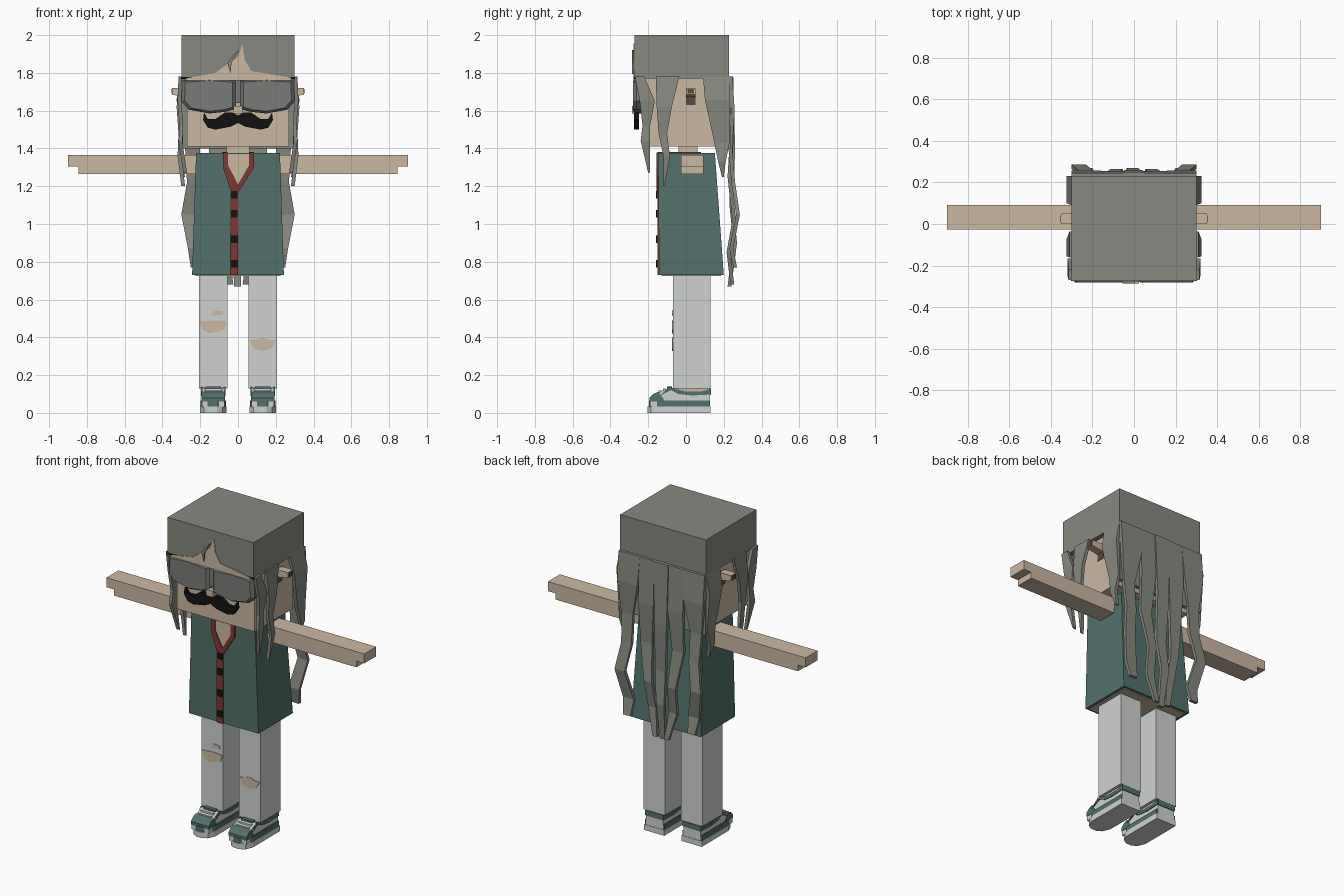
import bpy, bmesh
from mathutils import Vector

cube = bpy.data.objects.get("Cube")
if cube:
    bpy.data.objects.remove(cube, do_unlink=True)


def material(name, r, g, b):
    m = bpy.data.materials.new(name)
    m.use_nodes = True
    m.diffuse_color = (r, g, b, 1)
    node = next(n for n in m.node_tree.nodes if n.type == 'BSDF_PRINCIPLED')
    node.inputs["Base Color"].default_value = (r, g, b, 1)
    node.inputs["Roughness"].default_value = .8
    return m


HAIR = material("grey hair", .24, .25, .215)
LENS = material("grey lens", .19, .2, .19)
SKIN = material("skin", .6, .48, .365)
GREEN = material("dark green", .085, .165, .147)
RED = material("dark red", .2, .04, .033)
PALE = material("pale cloth", .63, .65, .65)
BLACK = material("black", .006, .006, .006)
BROWN = material("ear brown", .1, .07, .05)


def finish(name, bm, mat):
    bmesh.ops.recalc_face_normals(bm, faces=bm.faces)
    mesh = bpy.data.meshes.new(name)
    bm.to_mesh(mesh)
    bm.free()
    mesh.materials.append(mat)
    ob = bpy.data.objects.new(name, mesh)
    bpy.context.collection.objects.link(ob)
    return ob


def loft(name, rings, mat):
    """Skin a closed solid through rings that have equal point counts."""
    bm = bmesh.new()
    loops = [[bm.verts.new(p) for p in ring] for ring in rings]
    for low, high in zip(loops, loops[1:]):
        for i in range(len(low)):
            j = (i + 1) % len(low)
            bm.faces.new((low[i], low[j], high[j], high[i]))
    bm.faces.new(loops[0])
    bm.faces.new(loops[-1])
    return finish(name, bm, mat)


def prism(name, axis, pts, lo, hi, mat):
    """Extrude a flat outline along one axis."""
    place = {'x': lambda p, t: (t, p[0], p[1]),
             'y': lambda p, t: (p[0], t, p[1]),
             'z': lambda p, t: (p[0], p[1], t)}[axis]
    return loft(name, [[place(p, t) for p in pts] for t in (lo, hi)], mat)


def box(name, x, y, z, mat):
    outline = [(x[0], y[0]), (x[1], y[0]), (x[1], y[1]), (x[0], y[1])]
    return prism(name, 'z', outline, z[0], z[1], mat)


def strand(name, axis, rows, mat, sign=1, thick=.02):
    """Ribbon of hair; each row is start, end, offset, height."""
    rings = []
    for a, b, c, z in rows:
        d = c + thick
        if axis == 'x':
            ring = [(sign * a, c, z), (sign * b, c, z), (sign * b, d, z), (sign * a, d, z)]
        else:
            ring = [(sign * c, a, z), (sign * c, b, z), (sign * d, b, z), (sign * d, a, z)]
        rings.append(ring)
    return loft(name, rings, mat)


def mirrored(half):
    return half + [(-x, z) for x, z in reversed(half) if x > 0]


# Head, neck and face
box("head", (-.27, .27), (-.22, .16), (1.41, 1.8), SKIN)
box("neck", (-.06, .06), (-.04, .06), (1.34, 1.42), SKIN)
box("nose", (-.024, .024), (-.285, -.21), (1.585, 1.625), SKIN)
moustache = [(0, 1.575), (.03, 1.59), (.07, 1.59), (.12, 1.555), (.16, 1.555),
             (.18, 1.59), (.185, 1.55), (.16, 1.51), (.12, 1.5), (.04, 1.515), (0, 1.535)]
prism("moustache", 'y', mirrored(moustache), -.275, -.25, BLACK)

# Hair cap with the forehead showing under a parted fringe
box("hair_cap", (-.3, .3), (-.273, .228), (1.77, 2), HAIR)
prism("forehead", 'y', [(-.28, 1.76), (-.27, 1.772), (-.12, 1.8), (-.05, 1.85), (0, 1.885),
                        (.024, 1.955), (.035, 1.87), (.07, 1.81), (.28, 1.775), (.28, 1.76)],
      -.277, -.269, SKIN)
prism("fringe_lock", 'y', [(-.04, 1.795), (-.055, 1.85), (-.03, 1.89), (.005, 1.92),
                           (-.02, 1.88), (-.035, 1.85)], -.286, -.27, HAIR)

# Goggles: two domed lenses and a bridge
lens = [(.01, 1.61), (.01, 1.76), (.15, 1.77), (.295, 1.76), (.3, 1.65),
        (.26, 1.605), (.15, 1.585), (.06, 1.595)]
centre = Vector((.16, 1.685))
for side, s in (("left", 1), ("right", -1)):
    rings = []
    for y, k in ((-.215, 1), (-.262, 1), (-.28, .88)):
        scaled = [centre + (Vector(p) - centre) * k for p in lens]
        rings.append([(s * p.x, y, p.y) for p in scaled])
    loft(side + "_lens", rings, LENS)
    box(side + "_goggle_hinge", sorted((s * .2, s * .303)), (-.275, -.24), (1.768, 1.778), BLACK)
box("goggle_bridge", (-.02, .02), (-.265, -.21), (1.64, 1.765), LENS)

# Ears and hair hanging on both sides
front_strand = [(-.27, -.22, .295, 1.78), (-.245, -.165, .3, 1.65), (-.23, -.19, .29, 1.52),
                (-.24, -.19, .295, 1.44), (-.2, -.192, .27, 1.27)]
cheek_strand = [(-.16, -.035, .29, 1.78), (-.155, -.075, .305, 1.62), (-.145, -.1, .295, 1.48),
                (-.12, -.085, .3, 1.36), (-.12, -.114, .28, 1.2)]
rear_strand = [(.09, .23, .28, 1.78), (.1, .23, .305, 1.66), (.15, .23, .29, 1.43),
               (.17, .21, .3, 1.33), (.19, .2, .28, 1.25)]
outer_lock = [(.15, .3, .225, 1.78), (.16, .3, .238, 1.6), (.2, .28, .225, 1.4),
              (.2, .27, .24, 1.22), (.23, .3, .265, 1.05), (.19, .265, .23, .87),
              (.2, .25, .25, .77)]
middle_lock = [(.05, .16, .225, 1.78), (.05, .155, .235, 1.5), (.07, .15, .22, 1.25),
               (.055, .11, .245, 1.02), (.045, .1, .215, .85), (.025, .055, .235, .68)]
for side, s in (("left", 1), ("right", -1)):
    prism(side + "_ear", 'y', [(s * .26, 1.67), (s * .35, 1.685), (s * .35, 1.72), (s * .26, 1.72)],
          0, .05, SKIN)
    box(side + "_ear_hole", sorted((s * .265, s * .274)), (0, .05), (1.63, 1.72), BROWN)
    box(side + "_ear_inner", sorted((s * .35, s * .353)), (.008, .042), (1.69, 1.715), BROWN)
    for name, rows in (("front", front_strand), ("cheek", cheek_strand), ("rear", rear_strand)):
        strand(side + "_" + name + "_strand", 'y', rows, HAIR, s)
    for name, rows in (("outer", outer_lock), ("middle", middle_lock)):
        strand(side + "_" + name + "_back_lock", 'x', rows, HAIR, s)
strand("centre_back_lock", 'x', [(-.05, .05, .23, 1.78), (-.045, .04, .24, 1.4),
                                 (-.03, .04, .23, 1.1), (-.035, .02, .25, .9),
                                 (-.02, .015, .22, .67)], HAIR)
box("back_hair_sheet", (-.3, .3), (.21, .235), (1.4, 1.78), HAIR)

# Vest, neckline and buttons
loft("vest", [[(-w, f, z), (w, f, z), (w, b, z), (-w, b, z)]
              for w, f, b, z in ((.243, -.142, .2, .73), (.222, -.148, .153, 1.375))], GREEN)
box("vest_underside", (-.225, .225), (-.13, .185), (.725, .732), SKIN)
prism("neckline_skin", 'y', [(-.055, 1.37), (.06, 1.37), (.06, 1.31), (0, 1.2), (-.055, 1.31)],
      -.151, -.143, SKIN)
prism("neckline_trim", 'y', [(-.08, 1.378), (-.052, 1.378), (-.052, 1.31), (0, 1.21), (.058, 1.31),
                             (.058, 1.378), (.086, 1.378), (.086, 1.3), (0, 1.165), (-.04, 1.18),
                             (-.08, 1.3)], -.156, -.14, RED)
box("button_band", (-.042, 0), (-.152, -.138), (.73, 1.19), RED)
for i, z in enumerate((.79, .92, 1.055, 1.155)):
    box("button_%d" % (i + 1), (-.036, -.003), (-.158, -.15), (z - .02, z + .02), BLACK)
for s in (1, -1):
    box("collar_side", sorted((s * .058, s * .085)), (-.148, .075), (1.37, 1.382), RED)
box("collar_back", (-.085, .085), (.06, .08), (1.37, 1.382), RED)

# Arms, legs and shoes
footprint = [(-.07, .13), (-.07, -.14), (-.05, -.185), (-.02, -.203),
             (.02, -.203), (.05, -.185), (.07, -.14), (.07, .13)]
upper = [(-.19, .03), (-.19, .075), (-.165, .1), (-.09, .133), (-.06, .125),
         (0, .105), (.08, .105), (.127, .12), (.127, .03)]
collar = [(-.14, .09), (-.09, .137), (-.065, .13), (0, .113), (.08, .113),
          (.131, .127), (.131, .097), (.03, .092), (-.04, .1), (-.08, .12)]
for side, s in (("left", 1), ("right", -1)):
    box(side + "_arm", sorted((s * .2, s * .9)), (-.027, .092), (1.305, 1.365), SKIN)
    box(side + "_lower_arm", sorted((s * .2, s * .845)), (-.027, .092), (1.266, 1.306), SKIN)
    x = s * .131
    box(side + "_trouser_leg", (x - .075, x + .075), (-.07, .13), (.13, .74), PALE)
    box(side + "_ankle", (x - .058, x + .058), (-.055, .115), (.07, .14), SKIN)

    foot = [(x + a, b) for a, b in footprint]
    inner = [(x + a * .97, b * .97) for a, b in footprint]
    prism(side + "_sole", 'z', foot, 0, .035, PALE)
    prism(side + "_shoe_band", 'z', inner, .035, .066, GREEN)
    prism(side + "_shoe_upper", 'x', upper, x - .06, x + .06, PALE)
    toe = [(-.193, .06), (-.193, .08), (-.17, .102), (-.145, .112), (-.11, .06)]
    prism(side + "_toe_cap", 'x', toe, x - .063, x + .063, GREEN)
    for edge in (-1, 1):
        c = x + edge * .06
        prism(side + "_shoe_collar", 'x', collar, c - .005, c + .005, GREEN)
    box(side + "_heel_tab", (x - .06, x + .06), (.122, .132), (.095, .128), GREEN)
    box(side + "_tongue", (x - .04, x + .04), (-.1, -.075), (.1, .14), GREEN)
    for y, z in ((-.138, .119), (-.115, .129)):
        box(side + "_lace", (x - .045, x + .045), (y - .007, y + .007), (z - .012, z), PALE)

# Torn knees
rips = (("right_knee_rip", [(-.205, .485), (-.19, .44), (-.15, .42), (-.07, .44), (-.06, .485),
                            (-.12, .49)]),
        ("right_small_rip", [(-.145, .515), (-.12, .543), (-.08, .54), (-.075, .52)]),
        ("left_knee_rip", [(.06, .385), (.085, .34), (.13, .327), (.175, .34), (.203, .385),
                           (.17, .385), (.13, .4), (.09, .385)]))
for name, pts in rips:
    prism(name, 'y', pts, -.074, -.067, SKIN)
